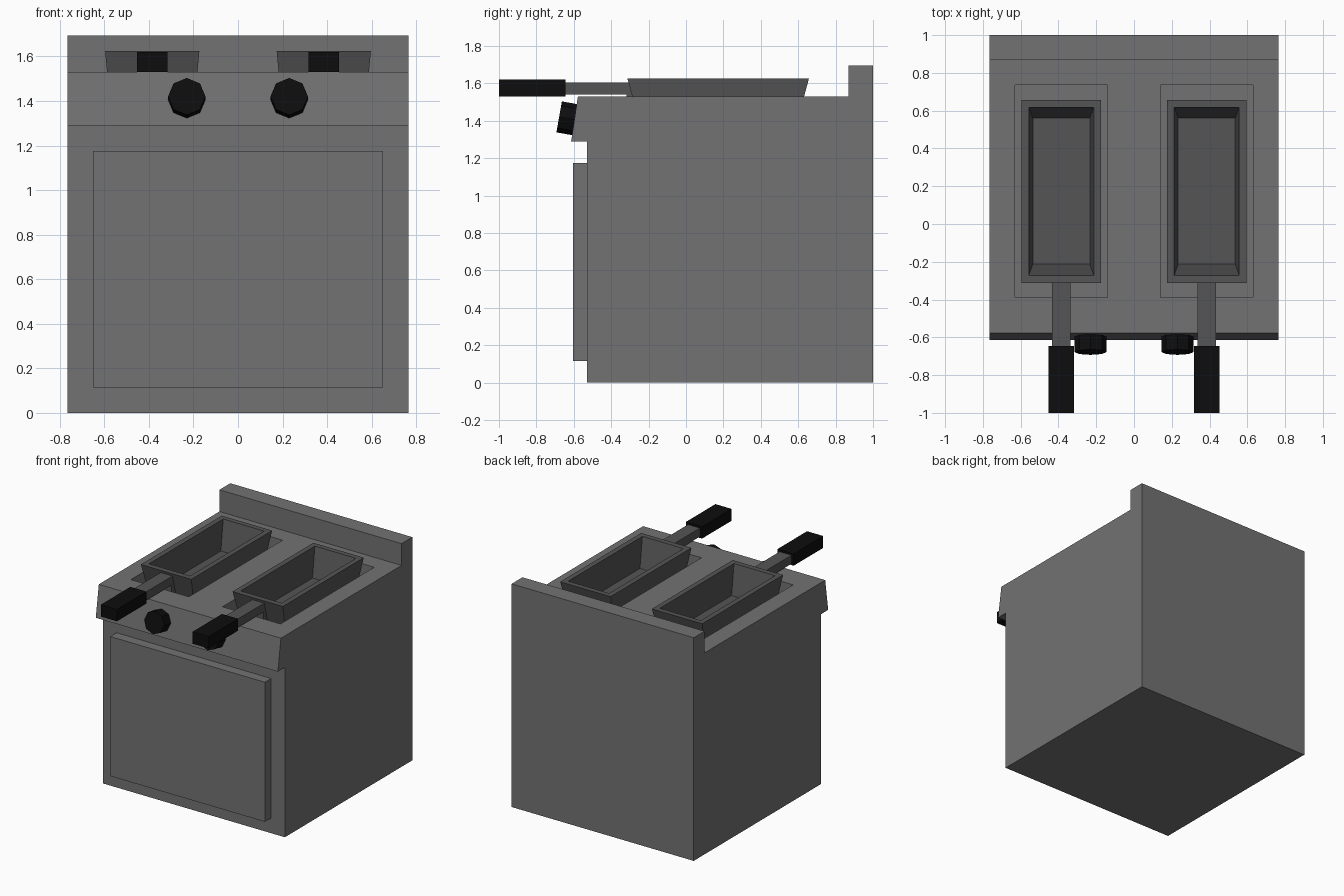
import bpy, bmesh, math
from mathutils import Matrix, Vector

if "Cube" in bpy.data.objects:
    bpy.data.objects.remove(bpy.data.objects["Cube"])


def material(name, v):
    m = bpy.data.materials.new(name)
    m.diffuse_color = (v, v, v, 1)
    m.use_nodes = True
    m.node_tree.nodes["Principled BSDF"].inputs["Base Color"].default_value = m.diffuse_color
    return m


STEEL = material("steel", 0.17)
BASKET = material("basket_metal", 0.09)
BLACK = material("black_plastic", 0.004)


def finish(name, bm, mat):
    bmesh.ops.recalc_face_normals(bm, faces=bm.faces)
    me = bpy.data.meshes.new(name)
    bm.to_mesh(me)
    bm.free()
    me.materials.append(mat)
    ob = bpy.data.objects.new(name, me)
    bpy.context.collection.objects.link(ob)
    return ob


def box(name, x0, x1, y0, y1, z0, z1, mat):
    bm = bmesh.new()
    bmesh.ops.create_cube(bm, size=1)
    bmesh.ops.scale(bm, vec=(x1 - x0, y1 - y0, z1 - z0), verts=bm.verts)
    bmesh.ops.translate(bm, vec=((x0 + x1) / 2, (y0 + y1) / 2, (z0 + z1) / 2), verts=bm.verts)
    return finish(name, bm, mat)


def extrude_profile(name, pts, x0, x1, mat):
    """Extrude a (y, z) outline along x."""
    bm = bmesh.new()
    f = bm.faces.new([bm.verts.new((x0, y, z)) for y, z in pts])
    r = bmesh.ops.extrude_face_region(bm, geom=[f])
    verts = [g for g in r["geom"] if isinstance(g, bmesh.types.BMVert)]
    bmesh.ops.translate(bm, vec=(x1 - x0, 0, 0), verts=verts)
    return finish(name, bm, mat)


def basket(name, cx):
    """Tapered open tray: nested rectangular rings bridged together."""
    rings = [(0.190, -0.250, 0.594, 1.39), (0.2115, -0.313, 0.657, 1.625),
             (0.172, -0.272, 0.618, 1.625), (0.151, -0.213, 0.560, 1.41)]
    bm = bmesh.new()
    loops = [[bm.verts.new((cx + sx * hx, y, z))
              for sx, y in ((-1, y0), (1, y0), (1, y1), (-1, y1))]
             for hx, y0, y1, z in rings]
    for a, b in zip(loops, loops[1:]):
        for i in range(4):
            j = (i + 1) % 4
            bm.faces.new((a[i], a[j], b[j], b[i]))
    bm.faces.new(loops[0])
    bm.faces.new(loops[-1])
    return finish(name, bm, BASKET)


# Cabinet with backsplash and overhanging sloped control panel
body = extrude_profile("cabinet", [
    (1, 0), (1, 1.695), (0.87, 1.695), (0.87, 1.53), (-0.578, 1.53),
    (-0.614, 1.29), (-0.53, 1.29), (-0.53, 0)], -0.765, 0.765, STEEL)

# Front door
box("door", -0.65, 0.65, -0.605, -0.53, 0.115, 1.175, STEEL)

for side, s in (("left", -1), ("right", 1)):
    cx = 0.385 * s

    # Sunken well cut into the worktop
    cutter = box(side + "_well_cutter", cx - 0.244, cx + 0.244, -0.388, 0.737, 1.38, 1.62, STEEL)
    cutter.hide_render = True
    cutter.hide_viewport = True
    mod = body.modifiers.new(side + "_well", "BOOLEAN")
    mod.operation = "DIFFERENCE"
    mod.solver = "EXACT"
    mod.object = cutter

    # Basket, handle and grip
    basket(side + "_basket", cx)
    extrude_profile(side + "_handle", [
        (-0.66, 1.605), (-0.305, 1.605), (-0.265, 1.45),
        (-0.318, 1.45), (-0.318, 1.54), (-0.66, 1.54)], cx - 0.05, cx + 0.05, BASKET)
    box(side + "_grip", cx - 0.068, cx + 0.068, -1, -0.645, 1.53, 1.62, BLACK)

    # Octagonal control knob, tilted with the panel
    bm = bmesh.new()
    bmesh.ops.create_cone(bm, cap_ends=True, segments=8, radius1=0.084, radius2=0.084, depth=0.1)
    bmesh.ops.transform(bm, verts=bm.verts, matrix=Matrix.Translation((0.23 * s, -0.629, 1.412))
                        @ Matrix.Rotation(math.radians(80), 4, "X"))
    finish(side + "_knob", bm, BLACK)
